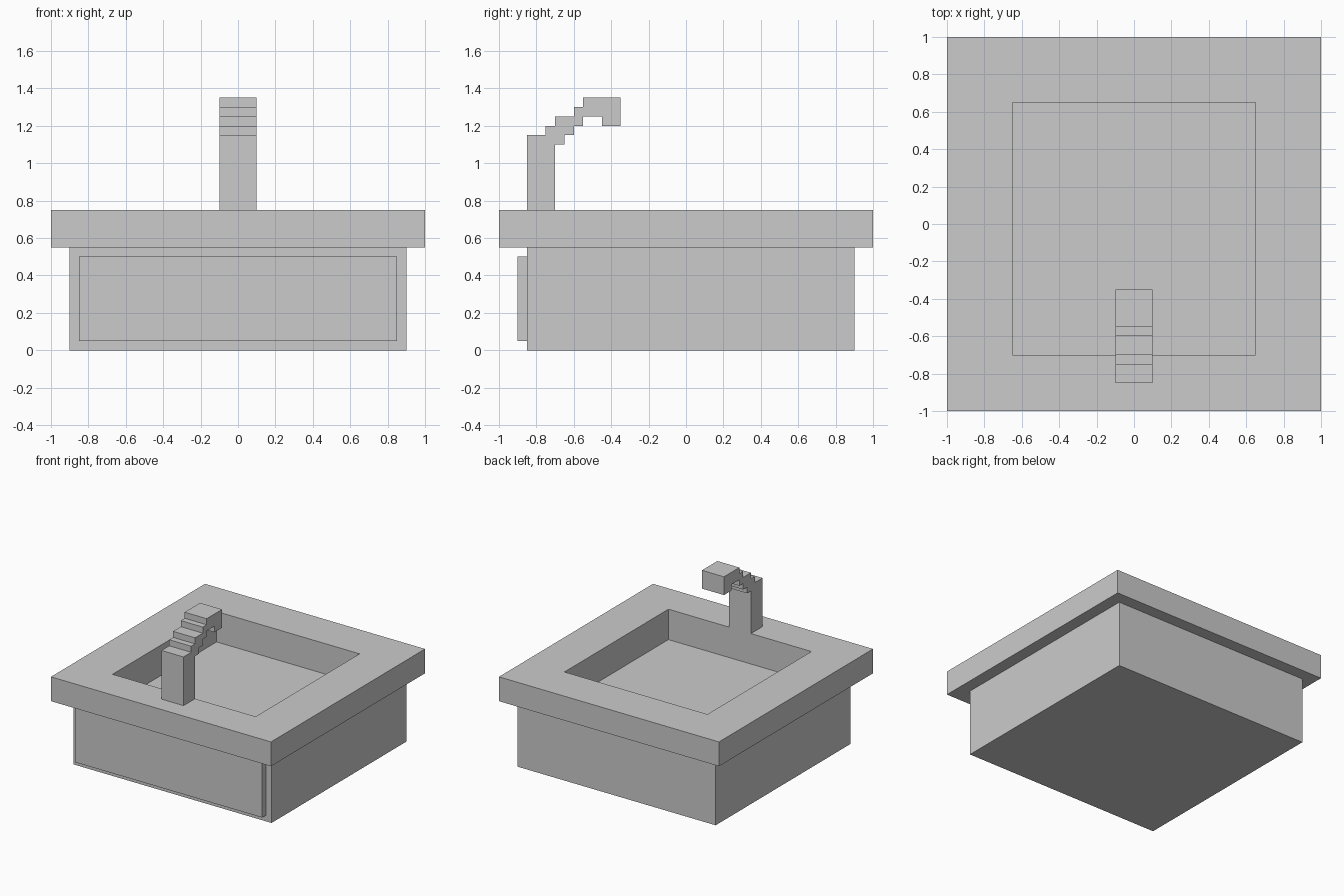
import bpy, bmesh

if "Cube" in bpy.data.objects:
    bpy.data.objects.remove(bpy.data.objects["Cube"])


def prism(name, profile, x0, x1):
    """Extrude a (y, z) profile along x."""
    bm = bmesh.new()
    face = bm.faces.new([bm.verts.new((x0, y, z)) for y, z in profile])
    out = bmesh.ops.extrude_face_region(bm, geom=[face])
    verts = [g for g in out["geom"] if isinstance(g, bmesh.types.BMVert)]
    bmesh.ops.translate(bm, verts=verts, vec=(x1 - x0, 0, 0))
    bmesh.ops.recalc_face_normals(bm, faces=bm.faces)
    mesh = bpy.data.meshes.new(name)
    bm.to_mesh(mesh)
    bm.free()
    obj = bpy.data.objects.new(name, mesh)
    bpy.context.collection.objects.link(obj)
    return obj


def box(name, x, y, z):
    (y0, y1), (z0, z1) = y, z
    return prism(name, [(y0, z0), (y1, z0), (y1, z1), (y0, z1)], *x)


# Cabinet, front panel and overhanging countertop
cabinet = box("cabinet", (-0.9, 0.9), (-0.85, 0.9), (0, 0.55))
box("front_panel", (-0.85, 0.85), (-0.9, -0.85), (0.05, 0.5))
countertop = box("countertop", (-1, 1), (-1, 1), (0.55, 0.75))

# Basin recess, cut through the countertop and slightly into the cabinet
cutter = box("basin_cutter", (-0.65, 0.65), (-0.7, 0.65), (0.5, 0.9))
cutter.hide_render = True
cutter.display_type = 'WIRE'
for part in (cabinet, countertop):
    mod = part.modifiers.new("basin", 'BOOLEAN')
    mod.operation = 'DIFFERENCE'
    mod.solver = 'EXACT'
    mod.object = cutter

# Faucet: column stepping up into a spout
faucet_profile = [
    (-0.85, 0.75), (-0.85, 1.15), (-0.75, 1.15), (-0.75, 1.2), (-0.7, 1.2),
    (-0.7, 1.25), (-0.6, 1.25), (-0.6, 1.3), (-0.55, 1.3), (-0.55, 1.35),
    (-0.35, 1.35), (-0.35, 1.2), (-0.45, 1.2), (-0.45, 1.25), (-0.55, 1.25),
    (-0.55, 1.2), (-0.6, 1.2), (-0.6, 1.15), (-0.65, 1.15), (-0.65, 1.1),
    (-0.7, 1.1), (-0.7, 0.75),
]
prism("faucet", faucet_profile, -0.1, 0.1)
